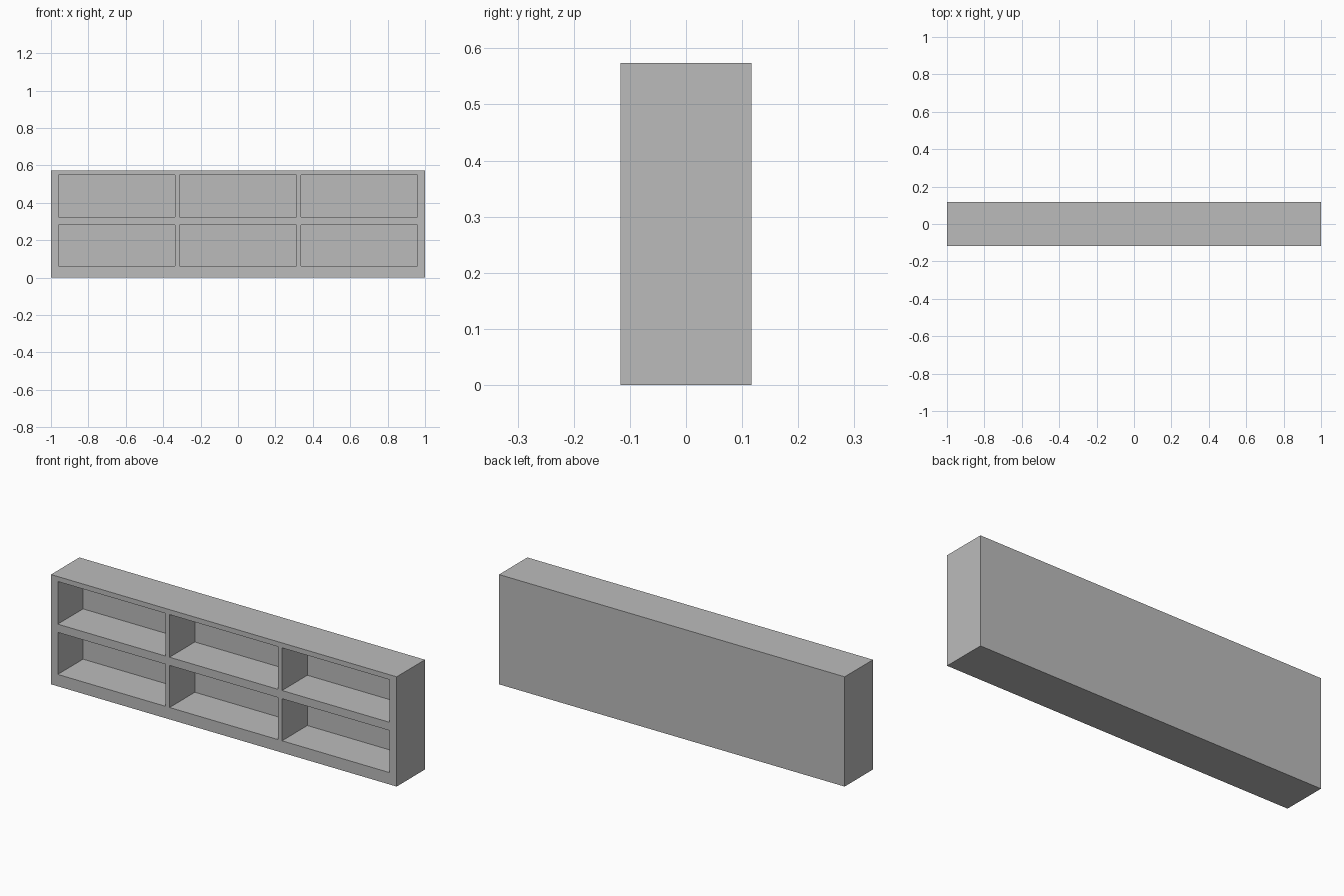
import bpy, bmesh
from mathutils import Matrix, Vector

if "Cube" in bpy.data.objects:
    bpy.data.objects.remove(bpy.data.objects["Cube"])

W, D, H = 2.0, 0.234, 0.574
FRONT, BACK = -D / 2, D / 2
BACK_PANEL = 0.025

# Opening edges along x and z
COLUMNS = [(-0.961, -0.338), (-0.314, 0.312), (0.337, 0.960)]
ROWS = [(0.062, 0.282), (0.325, 0.548)]


def add_box(bm, lo, hi):
    lo, hi = Vector(lo), Vector(hi)
    size = hi - lo
    m = Matrix.Translation((lo + hi) / 2) @ Matrix.Diagonal((*size, 1))
    bmesh.ops.create_cube(bm, size=1, matrix=m)


def make_object(name, boxes):
    bm = bmesh.new()
    for lo, hi in boxes:
        add_box(bm, lo, hi)
    mesh = bpy.data.meshes.new(name)
    bm.to_mesh(mesh)
    bm.free()
    obj = bpy.data.objects.new(name, mesh)
    bpy.context.collection.objects.link(obj)
    return obj


grey = bpy.data.materials.new("plain grey")
grey.diffuse_color = (0.5, 0.5, 0.5, 1)
grey.use_nodes = True
grey.node_tree.nodes["Principled BSDF"].inputs["Base Color"].default_value = grey.diffuse_color

# Solid shelf body
shelf = make_object("shelf_unit", [((-W / 2, FRONT, 0), (W / 2, BACK, H))])
shelf.data.materials.append(grey)

# Six compartments cut from the front, leaving a thin back panel
cutter = make_object("compartment_cutter", [
    ((x0, FRONT - 0.1, z0), (x1, BACK - BACK_PANEL, z1))
    for x0, x1 in COLUMNS for z0, z1 in ROWS])
cutter.data.materials.append(grey)
cutter.hide_render = True

cut = shelf.modifiers.new("compartments", "BOOLEAN")
cut.operation = "DIFFERENCE"
cut.solver = "EXACT"
cut.object = cutter
bpy.context.view_layer.objects.active = shelf
shelf.select_set(True)
bpy.ops.object.modifier_apply(modifier=cut.name)
bpy.data.objects.remove(cutter, do_unlink=True)
